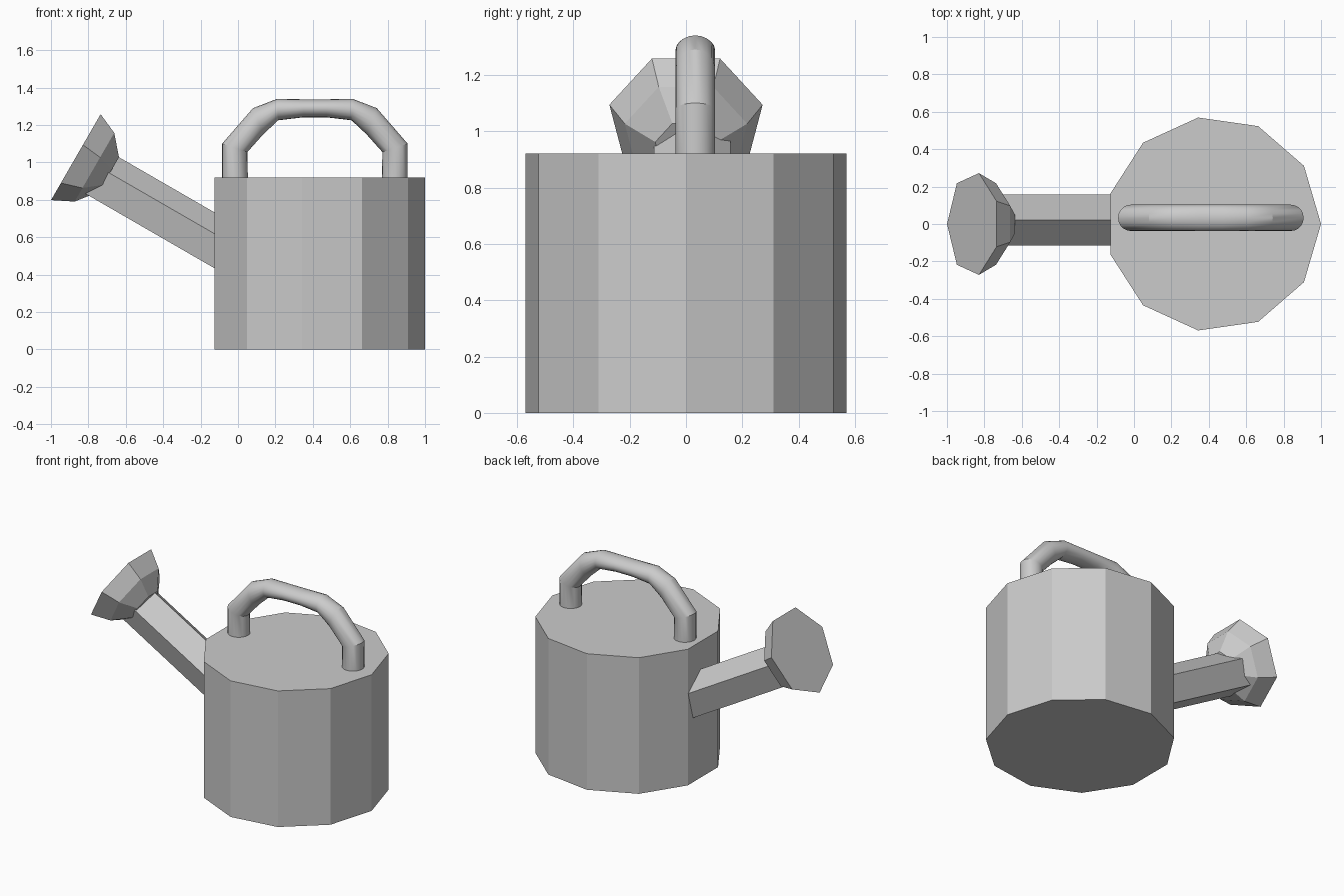
import bpy, bmesh
from math import sin, cos, pi, radians
from mathutils import Vector

if "Cube" in bpy.data.objects:
    bpy.data.objects.remove(bpy.data.objects["Cube"])


def ring(center, u, v, n, ru, rv=None, start=0.0):
    """Polygon of n points around center; u and v are its plane axes."""
    rv = ru if rv is None else rv
    return [center + u * ru * cos(start + 2 * pi * i / n)
            + v * rv * sin(start + 2 * pi * i / n) for i in range(n)]


def loft(name, rings):
    """Skin a list of rings and cap both ends."""
    bm = bmesh.new()
    rows = [[bm.verts.new(p) for p in r] for r in rings]
    n = len(rows[0])
    for a, b in zip(rows, rows[1:]):
        for i in range(n):
            j = (i + 1) % n
            bm.faces.new((a[i], a[j], b[j], b[i]))
    bm.faces.new(rows[0])
    bm.faces.new(rows[-1])
    bmesh.ops.recalc_face_normals(bm, faces=bm.faces)
    mesh = bpy.data.meshes.new(name)
    bm.to_mesh(mesh)
    bm.free()
    obj = bpy.data.objects.new(name, mesh)
    bpy.context.collection.objects.link(obj)
    return obj


X, Y = Vector((1, 0, 0)), Vector((0, 1, 0))

# Body: eleven-sided drum
loft("body", [ring(Vector((0.425, 0, z)), X, Y, 11, 0.575) for z in (0, 0.92)])

# Spout: five-sided tube rising to the left at 30 degrees
axis = Vector((-cos(radians(30)), 0, sin(radians(30))))
up = Vector((0.5, 0, cos(radians(30))))
root = Vector((-0.13, 0.022, 0.57))
loft("spout", [ring(root + axis * d, up, Y, 5, 0.143) for d in (-0.1, 0.8)])

# Sprinkler head: seven-sided flared dome with a flat face
face_center = Vector((-0.86, 0, 1.04))
loft("sprinkler_head", [ring(face_center - axis * d, up, Y, 7, r, start=pi / 7)
                        for d, r in ((0, 0.279), (0.113, 0.223), (0.2, 0.112))])

# Handle: outer and inner outline of the left half, then mirrored about mid_x
mid_x, handle_y = 0.411, 0.033
half = [((-0.085, 0.90), (0.053, 0.90)),
        ((-0.085, 1.10), (0.050, 1.055)),
        ((0.08, 1.29), (0.135, 1.15)),
        ((0.21, 1.34), (0.215, 1.225)),
        ((0.35, 1.337), (0.35, 1.241))]
flip = [tuple((2 * mid_x - x, z) for x, z in pair) for pair in reversed(half)]
sections = []
for (ox, oz), (ix, iz) in half + flip:
    outer, inner = Vector((ox, handle_y, oz)), Vector((ix, handle_y, iz))
    across = outer - inner
    sections.append(ring((outer + inner) / 2, across.normalized(), Y, 20,
                         across.length / 2, 0.07))
handle = loft("handle", sections)
bpy.context.view_layer.objects.active = handle
handle.select_set(True)
bpy.ops.object.shade_smooth_by_angle(angle=radians(25))
